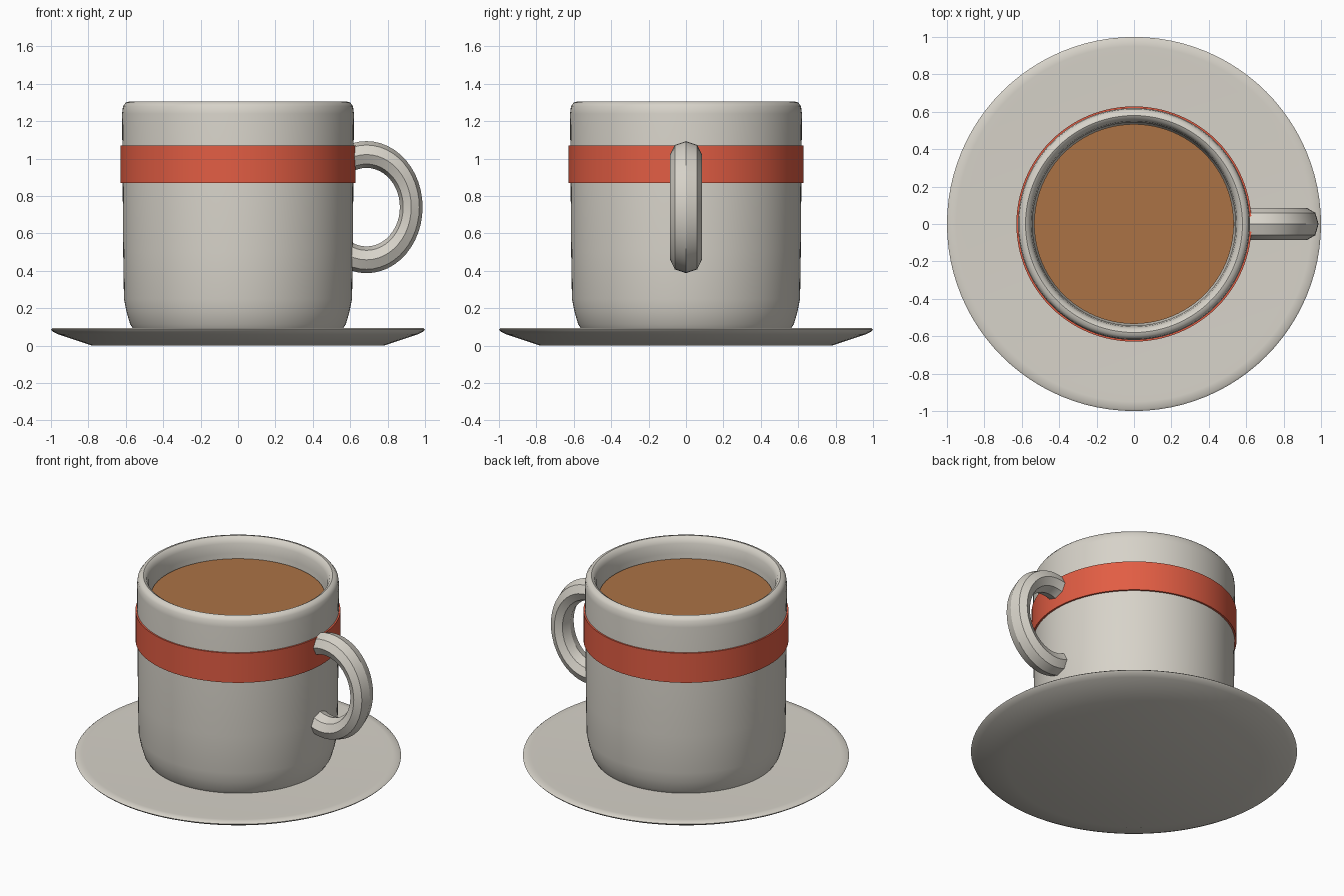
import bpy
import bmesh
from math import radians, pi, cos, sin
from mathutils import Vector, Matrix

if "Cube" in bpy.data.objects:
    bpy.data.objects.remove(bpy.data.objects["Cube"], do_unlink=True)


def make_material(name, rgb):
    mat = bpy.data.materials.new(name)
    mat.use_nodes = True
    mat.diffuse_color = (*rgb, 1)
    mat.node_tree.nodes["Principled BSDF"].inputs["Base Color"].default_value = (*rgb, 1)
    return mat


def finish(bm, name, mat, smooth_angle):
    bmesh.ops.remove_doubles(bm, verts=bm.verts, dist=0.0005)
    bmesh.ops.recalc_face_normals(bm, faces=bm.faces)
    mesh = bpy.data.meshes.new(name)
    bm.to_mesh(mesh)
    bm.free()
    mesh.materials.append(mat)
    obj = bpy.data.objects.new(name, mesh)
    bpy.context.collection.objects.link(obj)
    bpy.ops.object.select_all(action="DESELECT")
    obj.select_set(True)
    bpy.context.view_layer.objects.active = obj
    bpy.ops.object.shade_smooth_by_angle(angle=radians(smooth_angle))
    return obj


def lathe(name, profile, mat, smooth_angle=40, closed=False, steps=96):
    """Turn a list of (radius, height) points around the z axis."""
    bm = bmesh.new()
    verts = [bm.verts.new((r, 0, z)) for r, z in profile]
    pairs = list(zip(verts, verts[1:]))
    if closed:
        pairs.append((verts[-1], verts[0]))
    edges = [bm.edges.new(p) for p in pairs]
    bmesh.ops.spin(bm, geom=verts + edges, cent=(0, 0, 0), axis=(0, 0, 1),
                   angle=2 * pi, steps=steps)
    return finish(bm, name, mat, smooth_angle)


ceramic = make_material("warm_white_ceramic", (0.68, 0.65, 0.585))
red = make_material("red_glaze", (0.76, 0.11, 0.057))
brown = make_material("milky_coffee", (0.41, 0.17, 0.06))

# Saucer with sloping underside and thin rounded rim
lathe("saucer", [(0, 0), (0.78, 0), (0.96, 0.06), (0.99, 0.075), (1.0, 0.086),
                 (0.99, 0.094), (0.95, 0.095), (0.9, 0.093), (0, 0.09)],
      ceramic, smooth_angle=80)

# Hollow cup with tapered foot and rounded lip
lathe("cup", [(0, 0.088), (0.56, 0.088), (0.577, 0.115), (0.596, 0.18),
              (0.61, 0.25), (0.614, 0.5), (0.62, 1.24), (0.615, 1.28),
              (0.6, 1.3), (0.58, 1.305), (0.563, 1.295), (0.55, 1.265),
              (0.543, 1.2), (0.53, 0.3), (0.5, 0.25), (0, 0.25)], ceramic)

# Painted band
lathe("band", [(0.612, 0.87), (0.629, 0.87), (0.629, 1.07), (0.612, 1.07)],
      red, closed=True)

# Drink surface
lathe("coffee", [(0, 1.12), (0.534, 1.12), (0.534, 1.168), (0, 1.168)], brown)

# Handle: eight-sided tube swept along an arc, then narrowed along x
bm = bmesh.new()
sweep = radians(240)
ring = [bm.verts.new((0.2815 + 0.0715 * cos(a), 0.085 * sin(a), 0))
        for a in (i * pi / 4 for i in range(8))]
start = bm.faces.new(ring)
bmesh.ops.rotate(bm, verts=ring, cent=(0, 0, 0),
                 matrix=Matrix.Rotation(-sweep / 2, 3, "Y"))
bmesh.ops.spin(bm, geom=[start], cent=(0, 0, 0), axis=(0, 1, 0),
               angle=sweep, steps=32)
bmesh.ops.scale(bm, verts=bm.verts, vec=(0.85, 1, 1))
bmesh.ops.translate(bm, verts=bm.verts, vec=Vector((0.687, 0, 0.74)))
finish(bm, "handle", ceramic, 30)
